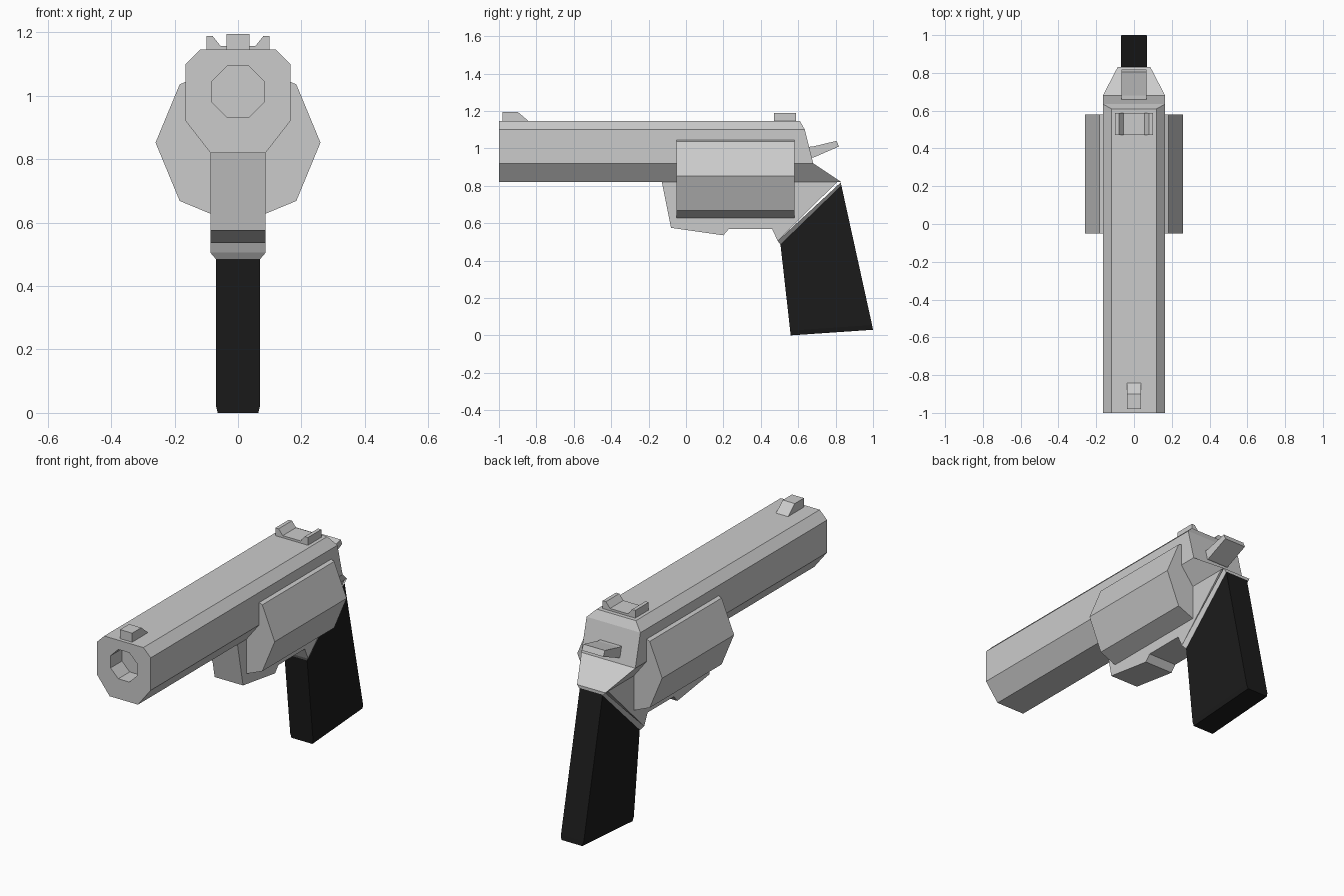
import bpy, bmesh, math

if "Cube" in bpy.data.objects:
    bpy.data.objects.remove(bpy.data.objects["Cube"])


def make(name, verts, faces, mat=None):
    bm = bmesh.new()
    vs = [bm.verts.new(v) for v in verts]
    for f in faces:
        bm.faces.new([vs[i] for i in f])
    bmesh.ops.recalc_face_normals(bm, faces=bm.faces)
    me = bpy.data.meshes.new(name)
    bm.to_mesh(me)
    bm.free()
    ob = bpy.data.objects.new(name, me)
    bpy.context.collection.objects.link(ob)
    if mat:
        me.materials.append(mat)
    return ob


def loft(name, rings, mat=None, caps=True):
    """Skin a series of equal rings; even rings get ladder-split end caps."""
    n = len(rings[0])
    verts = [p for r in rings for p in r]
    faces = [(k * n + i, k * n + (i + 1) % n, (k + 1) * n + (i + 1) % n, (k + 1) * n + i)
             for k in range(len(rings) - 1) for i in range(n)]
    for base in (0, (len(rings) - 1) * n):
        if caps == "ladder":
            faces += [(base + i, base + i + 1, base + n - 2 - i, base + n - 1 - i)
                      for i in range(n // 2 - 1)]
        else:
            faces.append(tuple(range(base, base + n)))
    return make(name, verts, faces, mat)


def mirrored(half):
    return half + [(-x, y, z) for x, y, z in reversed(half)]


def side_plate(name, profile, w, mat=None):
    """Side profile (y, z) extruded across x."""
    return loft(name, [[(s * w, y, z) for y, z in profile] for s in (-1, 1)], mat)


def octagon(r, y, zc, turn):
    return [(r * math.sin(a), y, zc + r * math.cos(a))
            for a in (turn + i * math.pi / 4 for i in range(8))]


black = bpy.data.materials.new("black_grip")
black.diffuse_color = (0.011, 0.011, 0.011, 1)
black.use_nodes = True
black.node_tree.nodes["Principled BSDF"].inputs["Base Color"].default_value = black.diffuse_color

# Barrel with recessed bore and tapered rear
section = [(0.12, 1.145), (0.165, 1.10), (0.165, 0.92), (0.087, 0.82)]
rear_y = [0.61, 0.635, 0.68, 0.83]
bore_turn = math.pi / 8
loft("barrel", [
    octagon(0.088, -0.9, 1.012, bore_turn),
    octagon(0.088, -1.0, 1.012, bore_turn),
    mirrored([(x, -1.0, z) for x, z in section]),
    mirrored([(x, y, z) for (x, z), y in zip(section, rear_y)]),
], caps="ladder")

# Eight-sided cylinder
loft("cylinder", [octagon(0.26, y, 0.852, 0) for y in (-0.05, 0.58)])

# Lower frame with solid guard
side_plate("lower_frame", [(-0.13, 0.825), (-0.08, 0.575), (0.20, 0.535), (0.23, 0.57),
                           (0.46, 0.57), (0.49, 0.505), (0.81, 0.822)], 0.087)

# Bevelled collar between frame and grip
loft("grip_collar", [
    [(s * w, y, z) for s, (y, z) in ((-1, a), (1, a), (1, b), (-1, b))]
    for w, a, b in ((0.087, (0.49, 0.505), (0.83, 0.82)),
                    (0.07, (0.505, 0.485), (0.83, 0.80)))])

# Grip
loft("grip", [
    [(-0.07, 0.505, 0.487), (0.07, 0.505, 0.487), (0.07, 0.83, 0.805), (-0.07, 0.83, 0.805)],
    [(-0.07, 0.557, 0.025), (0.07, 0.557, 0.025), (0.07, 0.995, 0.055), (-0.07, 0.995, 0.055)],
    [(-0.064, 0.56, 0.0), (0.064, 0.56, 0.0), (0.064, 1.0, 0.03), (-0.064, 1.0, 0.03)],
], black)

# Hammer
side_plate("hammer", [(0.62, 1.005), (0.68, 1.01), (0.805, 1.04), (0.818, 1.01),
                      (0.68, 0.95), (0.62, 0.95)], 0.066)

# Front sight
side_plate("front_sight", [(-0.98, 1.14), (-0.98, 1.195), (-0.90, 1.195), (-0.835, 1.14)], 0.037)

# Notched rear sight
notch = mirrored([(0.055, 0, 1.157), (0.08, 0, 1.188), (0.1, 0, 1.188), (0.1, 0, 1.14)])
loft("rear_sight", [[(x, y, z) for x, _, z in notch] for y in (0.47, 0.587)])
